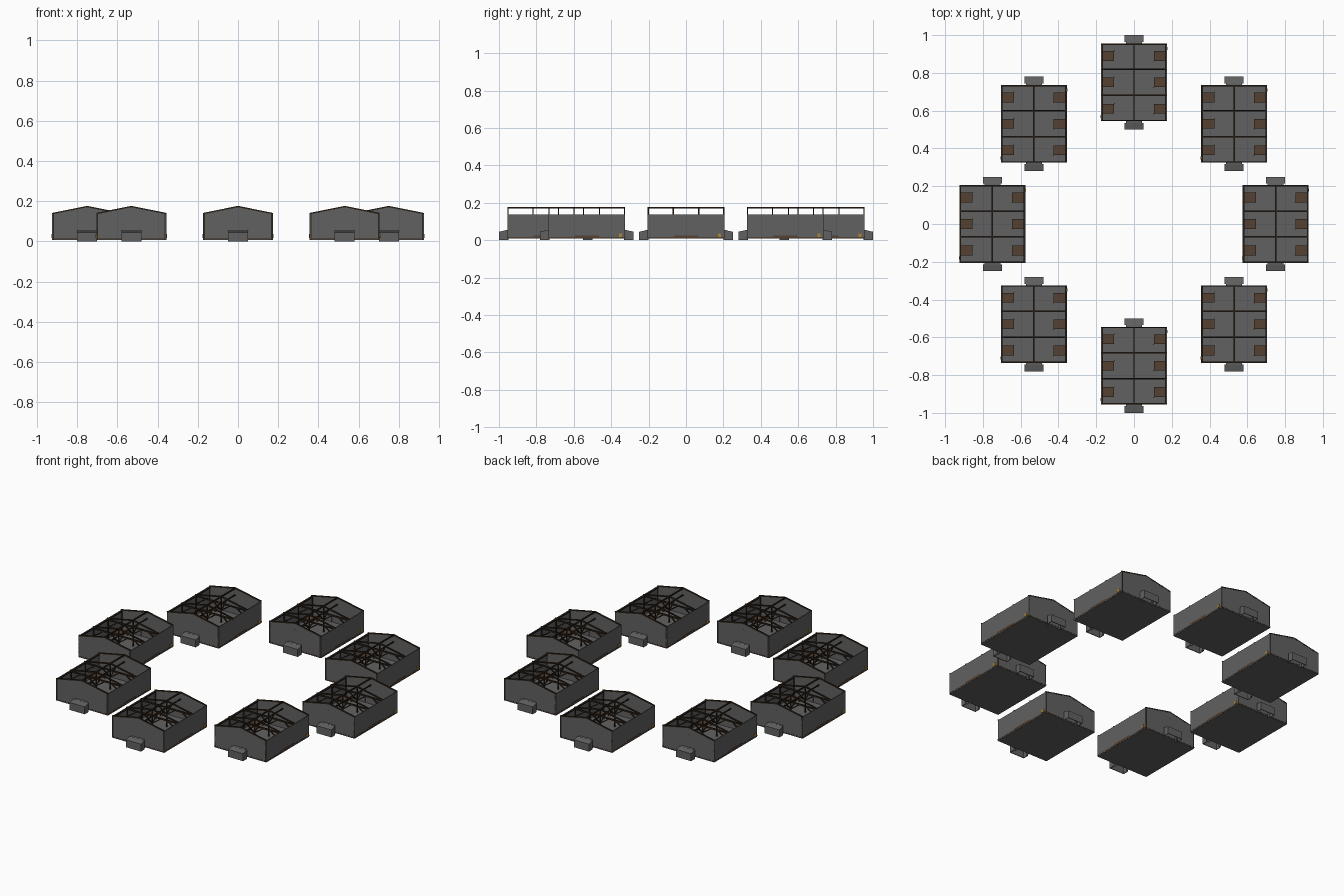
import bpy, bmesh, math
from mathutils import Matrix, Vector

if "Cube" in bpy.data.objects:
    bpy.data.objects.remove(bpy.data.objects["Cube"])

HX, HY = 0.174, 0.205              # half width and half length of a hut
BASE, EAVE, RIDGE = 0.008, 0.138, 0.173
T = 0.004                          # wall thickness
RING = 0.75


def material(name, color):
    m = bpy.data.materials.new(name)
    m.use_nodes = True
    m.diffuse_color = (*color, 1)
    m.node_tree.nodes["Principled BSDF"].inputs["Base Color"].default_value = (*color, 1)
    return m


STONE = material("grey stone", (0.12, 0.12, 0.12))
TIMBER = material("dark timber", (0.03, 0.018, 0.01))
PLANK = material("brown plank", (0.09, 0.052, 0.032))
LAMP = material("amber lamp", (0.42, 0.24, 0.03))


def box(bm, lo, hi):
    lo, hi = Vector(lo), Vector(hi)
    size = hi - lo
    mat = Matrix.Translation((lo + hi) / 2) @ Matrix.Diagonal((*size, 1))
    bmesh.ops.create_cube(bm, size=1, matrix=mat)


def beam(bm, a, b, w=0.006):
    a, b = Vector(a), Vector(b)
    d = b - a
    mat = (Matrix.Translation((a + b) / 2) @ d.to_track_quat("Z", "Y").to_matrix().to_4x4()
           @ Matrix.Diagonal((w, w, d.length, 1)))
    bmesh.ops.create_cube(bm, size=1, matrix=mat)


def prism(bm, outline, offset):
    face = bm.faces.new([bm.verts.new(p) for p in outline])
    ext = bmesh.ops.extrude_face_region(bm, geom=[face], use_keep_orig=True)
    verts = [g for g in ext["geom"] if isinstance(g, bmesh.types.BMVert)]
    bmesh.ops.translate(bm, verts=verts, vec=offset)


def part(name, mat, build, turned=True):
    """Make one mesh; turned parts are repeated half a turn round the hut."""
    bm = bmesh.new()
    build(bm)
    if turned:
        copy = bmesh.ops.duplicate(bm, geom=bm.verts[:] + bm.edges[:] + bm.faces[:])
        verts = [g for g in copy["geom"] if isinstance(g, bmesh.types.BMVert)]
        bmesh.ops.rotate(bm, verts=verts, cent=(0, 0, 0), matrix=Matrix.Rotation(math.pi, 3, "Z"))
    bmesh.ops.recalc_face_normals(bm, faces=bm.faces[:])
    mesh = bpy.data.meshes.new(name)
    bm.to_mesh(mesh)
    bm.free()
    mesh.materials.append(mat)
    return mesh


def floor(bm):
    box(bm, (-HX, -HY, BASE), (HX, HY, BASE + 0.008))


def walls(bm):
    box(bm, (HX - T, -HY, BASE), (HX, HY, EAVE))
    outline = [(-HX, BASE), (HX, BASE), (HX, EAVE), (0, RIDGE), (-HX, EAVE)]
    prism(bm, [(x, -HY, z) for x, z in outline], (0, T, 0))


def porch(bm):
    # hollow entrance: narrow neck, then a wider hood with a sloping roof
    for half, y0, y1, z0, z1 in ((0.042, 0.2, 0.216, 0.055, 0.053),
                                 (0.05, 0.214, 0.25, 0.053, 0.045)):
        side = [(-y0, 0), (-y1, 0), (-y1, z1), (-y0, z0)]
        for x in (-half, half - T):
            prism(bm, [(x, y, z) for y, z in side], (T, 0, 0))
        roof = [(-y0, z0 - T), (-y1, z1 - T), (-y1, z1), (-y0, z0)]
        prism(bm, [(-half, y, z) for y, z in roof], (2 * half, 0, 0))
    box(bm, (-0.05, -0.25, 0), (0.05, -0.25 + T, 0.045))


def sill(bm):
    box(bm, (HX - T, -HY, 0.012), (HX + 0.001, HY, 0.018))
    box(bm, (-HX, -HY - 0.001, 0.012), (HX, -HY + T, 0.016))
    box(bm, (HX - T, -0.065, 0.018), (HX + 0.001, 0.065, 0.025))


def frame(bm):
    beam(bm, (0, -HY, RIDGE), (0, HY, RIDGE), 0.007)
    tie = EAVE - 0.006
    for s in (-1, 1):
        edge = s * (HX - 0.006)
        beam(bm, (edge, -HY, tie), (edge, HY, tie))
        for y in (-HY + 0.003, -0.068, 0.068, HY - 0.003):
            beam(bm, (s * HX, y, EAVE), (0, y, RIDGE), 0.007)
            beam(bm, (edge, y, BASE), (edge, y, EAVE))
        for y in (-0.068, 0.068):
            # knee braces under each tie beam
            beam(bm, (edge, y, 0.085), (s * 0.1, y, tie))
            beam(bm, (0, y, 0.09), (s * 0.06, y, tie))
    for y in (-0.068, 0.068):
        beam(bm, (-HX, y, tie), (HX, y, tie), 0.008)
        beam(bm, (0, y, BASE), (0, y, RIDGE))
        for s in (-1, 1):
            beam(bm, (0, y, 0.09), (0, y + s * 0.05, tie), 0.005)
    beam(bm, (0, -HY, tie), (0, HY, tie))


BED_ROWS = (-0.14, 0, 0.14)


def beds(bm):
    for y in BED_ROWS:
        box(bm, (0.105, y - 0.026, 0.032), (HX - T, y + 0.026, 0.04))
        for x in (0.108, HX - 0.012):
            for s in (-1, 1):
                beam(bm, (x, y + s * 0.023, BASE), (x, y + s * 0.023, 0.034), 0.005)


def lamps(bm):
    # wall lamp near the corner and small bedside lamps
    box(bm, (HX - T, 0.172, 0.018), (HX + 0.003, 0.188, 0.036))
    for y in BED_ROWS:
        box(bm, (0.101, y - 0.03, 0.016), (0.107, y - 0.026, 0.044))


PARTS = [
    part("floor", STONE, floor, False),
    part("walls", STONE, walls),
    part("porches", STONE, porch),
    part("sill", PLANK, sill),
    part("roof_frame", TIMBER, frame, False),
    part("beds", PLANK, beds),
    part("lamps", LAMP, lamps),
]

# eight huts in a ring, all facing the same way
for i in range(8):
    a = i * math.pi / 4
    for mesh in PARTS:
        obj = bpy.data.objects.new(f"hut_{i + 1}_{mesh.name}", mesh)
        obj.location = (RING * math.cos(a), RING * math.sin(a), 0)
        bpy.context.collection.objects.link(obj)
